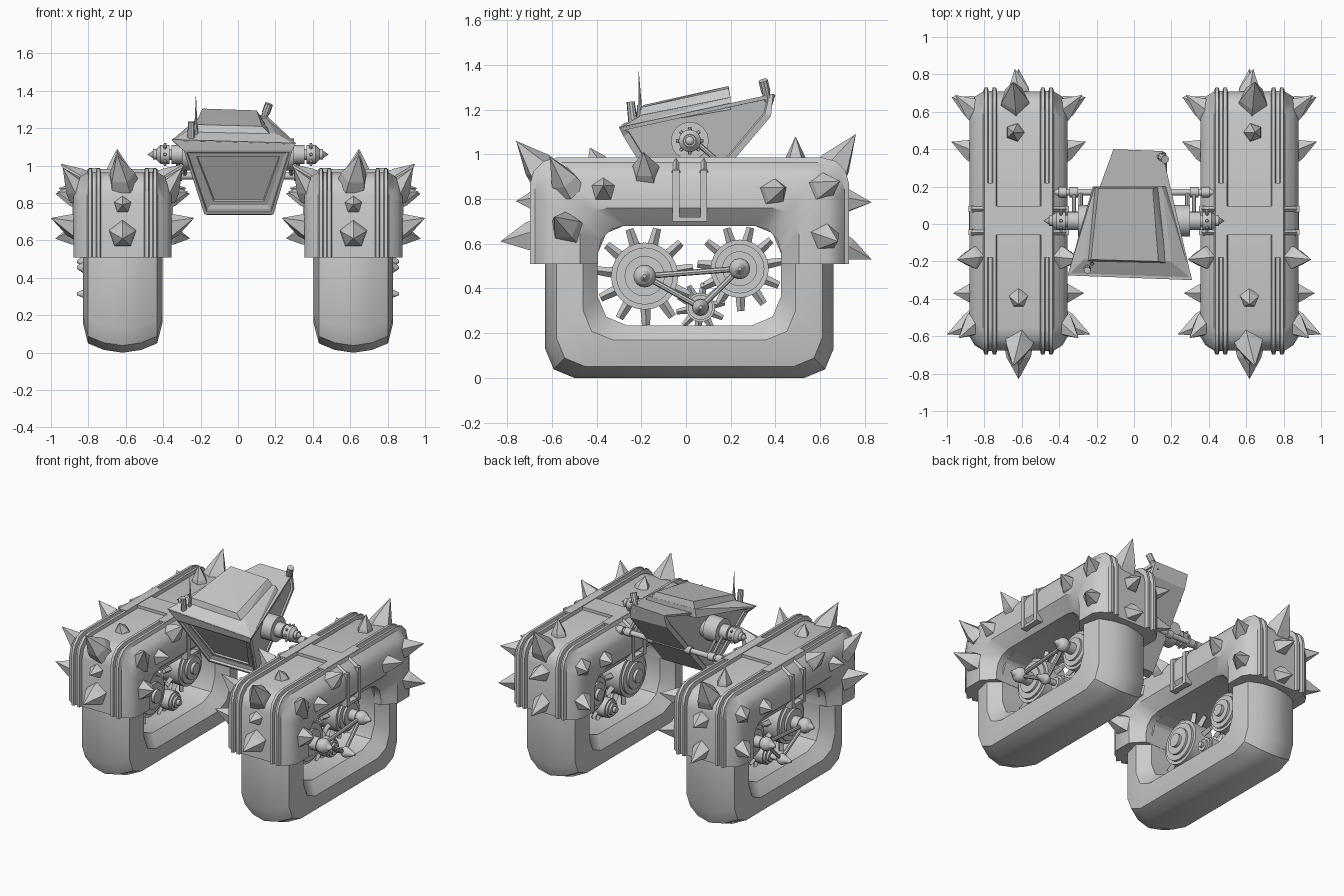
import bpy, bmesh, math
from mathutils import Vector, Matrix

if "Cube" in bpy.data.objects:
    bpy.data.objects.remove(bpy.data.objects["Cube"])

CX = 0.617  # track centre line


def finish(bm, name, mirror=False, smooth=False):
    bmesh.ops.recalc_face_normals(bm, faces=bm.faces)
    me = bpy.data.meshes.new(name)
    bm.to_mesh(me)
    bm.free()
    ob = bpy.data.objects.new(name, me)
    bpy.context.collection.objects.link(ob)
    if mirror:
        ob.modifiers.new("Mirror", 'MIRROR').use_axis[0] = True
    if smooth:
        bpy.ops.object.select_all(action='DESELECT')
        ob.select_set(True)
        bpy.context.view_layer.objects.active = ob
        bpy.ops.object.shade_smooth_by_angle(angle=math.radians(35))
    return ob


def cyl(bm, p0, p1, r0, r1=None, n=16):
    p0, p1 = Vector(p0), Vector(p1)
    d = p1 - p0
    m = Matrix.Translation((p0 + p1) / 2) @ d.to_track_quat('Z', 'Y').to_matrix().to_4x4()
    bmesh.ops.create_cone(bm, cap_ends=True, segments=n, radius1=r0,
                          radius2=r0 if r1 is None else r1, depth=d.length, matrix=m)


def box(bm, a, b):
    a, b = Vector(a), Vector(b)
    m = Matrix.Translation((a + b) / 2) @ Matrix.Diagonal((*(b - a), 1))
    bmesh.ops.create_cube(bm, size=1, matrix=m)


def ball(bm, c, r):
    bmesh.ops.create_uvsphere(bm, u_segments=12, v_segments=8, radius=r, matrix=Matrix.Translation(c))


def loop_pts(y0, y1, z0, z1, r, segs, open_z):
    """Rounded rectangle, or an arch that stops at open_z."""
    def arc(cy, cz, a0):
        return [(cy + r * math.cos(a0 - i * math.pi / 2 / segs),
                 cz + r * math.sin(a0 - i * math.pi / 2 / segs)) for i in range(segs + 1)]
    top = arc(y0 + r, z1 - r, math.pi) + arc(y1 - r, z1 - r, math.pi / 2)
    if open_z is not None:
        return [(y0, open_z)] + top + [(y1, open_z)]
    return top + arc(y1 - r, z0 + r, 0) + arc(y0 + r, z0 + r, -math.pi / 2)


def sweep(name, half, y0, y1, z0, z1, r, segs, open_z=None):
    """Sweep a section of (x offset, inset), mirrored about the track centre, round the loop."""
    sec = half + [(-x, d) for x, d in reversed(half) if x > 0]
    bm = bmesh.new()
    rings = [[bm.verts.new((CX + x, y, z)) for y, z in
              loop_pts(y0 + d, y1 - d, z0 + d, z1 - d, r, segs, open_z)] for x, d in sec]
    n = len(rings[0])
    for i, a in enumerate(rings):
        b = rings[(i + 1) % len(rings)]
        for j in range(n if open_z is None else n - 1):
            k = (j + 1) % n
            bm.faces.new((a[j], a[k], b[k], b[j]))
    if open_z is not None:
        bm.faces.new([g[0] for g in rings])
        bm.faces.new([g[-1] for g in rings])
    return finish(bm, name, True, True)


# tracks and the ridged covers over them
sweep("track", [(0, 0), (0.10, 0.015), (0.185, 0.05), (0.213, 0.16), (0.213, 0.17), (0.14, 0.235)],
      -0.63, 0.66, 0, 0.92, 0.13, 2)
sweep("track_cover", [(0.115, 0.022), (0.12, 0), (0.138, 0), (0.143, 0.018), (0.16, 0.018), (0.165, 0),
                      (0.182, 0), (0.19, 0.022), (0.235, 0.05), (0.262, 0.095), (0.262, 0.225), (0.19, 0.305)],
      -0.698, 0.73, 0, 0.985, 0.12, 3, 0.51)

# saddle plates and side ribs at the middle of each cover
bm = bmesh.new()
box(bm, (0.45, -0.06, 0.94), (0.79, 0.095, 0.983))
for s in (-1, 1):
    x = CX + s * 0.15
    box(bm, (x - 0.03, -0.18, 0.95), (x + 0.03, 0.22, 0.987))
    x = CX + s * 0.245
    for y in (-0.06, 0.065):
        box(bm, (x - 0.024, y, 0.70), (x + 0.024, y + 0.03, 0.93))
        cyl(bm, (x, y + .015, 0.92), (x - s * 0.08, y + .015, 0.97), 0.02, n=4)
    box(bm, (x - 0.02, -0.04, 0.70), (x + 0.02, 0.07, 0.72))
finish(bm, "cover_saddle", True)

# spikes: base (x offset, y, z), tip, radius
side = [((.23, -.53, .86), (.32, -.61, .99), .075), ((.24, -.37, .84), (.35, -.37, .86), .065),
        ((.23, -.18, .92), (.33, -.19, 1.01), .07), ((.24, -.53, .67), (.383, -.59, .72), .08),
        ((.24, .39, .83), (.36, .44, .85), .07), ((.22, .60, .85), (.34, .69, .88), .075),
        ((.24, .62, .63), (.36, .68, .61), .07)]
mid = [((0, -.64, .92), (.03, -.76, 1.06), .085), ((0, -.68, .63), (0, -.83, .61), .08),
       ((0, -.68, .79), (0, -.76, .79), .05), ((0, -.40, .96), (0, -.43, 1.03), .055),
       ((.02, .65, .92), (.03, .76, 1.09), .09), ((0, .70, .79), (.02, .83, .785), .065),
       ((0, .70, .58), (0, .83, .53), .065), ((.02, .49, .96), (.03, .49, 1.08), .055)]
flip = Vector((-1, 1, 1))
bm = bmesh.new()
for b, t, r in side + mid + [(Vector(b) * flip, Vector(t) * flip, r) for b, t, r in side]:
    b, t = Vector(b) + Vector((CX, 0, 0)), Vector(t) + Vector((CX, 0, 0))
    k = b.lerp(t, 0.2)
    cyl(bm, b.lerp(t, -0.15), k, r, r * 0.85, 5)
    cyl(bm, k, t, r * 0.85, 0, 5)
finish(bm, "cover_spikes", True)

# gears inside each track: centre y, z, disc radius, tooth tip radius, tooth count
gears = [(-0.185, 0.455, 0.15, 0.22, 11), (0.24, 0.488, 0.13, 0.19, 11), (0.065, 0.315, 0.065, 0.11, 10)]
bm = bmesh.new()
for y, z, r, tip, n in gears:
    for x0, x1, f in ((0.54, 0.68, 1.0), (0.525, 0.695, 0.85), (0.51, 0.71, 0.6), (0.49, 0.76, 0.3)):
        cyl(bm, (x0, y, z), (x1, y, z), r * f, n=24)
    hub = 0.025 + r * 0.17
    ball(bm, (0.79, y, z), hub)
    cyl(bm, (0.795, y, z), (0.86, y, z), hub, 0.008, 12)
    for i in range(n):
        a = (i + 0.3) * 2 * math.pi / n
        d = Vector((0, math.cos(a), math.sin(a)))
        c = Vector((0.61, y, z))
        cyl(bm, c + d * r * 0.9, c + d * tip, r * 0.08 + 0.012, r * 0.08 + 0.006, 4)
for i in range(3):
    a, b = gears[i], gears[(i + 1) % 3]
    cyl(bm, (0.78, a[0], a[1]), (0.78, b[0], b[1]), 0.013, n=8)
finish(bm, "gear_train", True, True)

# cabin: side profile given for the left and right edges, front to back
left = [(-.355, -.275, 1.14), (-.29, -.27, 1.08), (-.18, -.07, .74), (-.15, .01, .735), (-.11, .37, 1.17), (-.11, .40, 1.265)]
right = [(.31, -.30, 1.12), (.29, -.28, 1.08), (.19, -.07, .74), (.17, .01, .735), (.17, .38, 1.17), (.15, .39, 1.27)]
bm = bmesh.new()
L, R = [[bm.verts.new(p) for p in s] for s in (left, right)]
sides = [bm.faces.new(L), bm.faces.new(R)]
quads = [bm.faces.new((L[i], L[(i + 1) % 6], R[(i + 1) % 6], R[i])) for i in range(6)]
bmesh.ops.recalc_face_normals(bm, faces=bm.faces)
for th, dp in ((0.02, 0), (0.004, -0.015), (0.03, -0.01), (0.03, 0), (0.006, -0.01)):
    bmesh.ops.inset_region(bm, faces=[quads[1]], thickness=th, depth=dp)
bmesh.ops.inset_individual(bm, faces=sides, thickness=0.03, depth=0.0)
bmesh.ops.inset_individual(bm, faces=sides, thickness=0.004, depth=-0.01)
finish(bm, "cabin")

# sloping roof with a raised hatch plate on top
for name, pts in (
    ("cabin_roof", [(-.355, -.275, 1.135), (.31, -.298, 1.115), (-.22, .2, 1.2), (.19, .2, 1.2),
                    (-.27, -.19, 1.185), (.2, -.2, 1.175), (-.21, .2, 1.26), (.15, .2, 1.255)]),
    ("roof_hatch", [(-.25, -.2, 1.17), (.18, -.21, 1.16), (-.21, .2, 1.25), (.13, .2, 1.25),
                    (-.23, -.19, 1.22), (.13, -.2, 1.21), (-.19, .19, 1.305), (.1, .19, 1.295)])):
    bm = bmesh.new()
    bmesh.ops.convex_hull(bm, input=[bm.verts.new(p) for p in pts])
    finish(bm, name)

# main axle with collars and a studded end joint
bm = bmesh.new()
Y, Z = 0.017, 1.06
for x0, x1, r0, r1 in ((0.1, 0.29, .07, .07), (0.20, 0.30, .085, .085), (0.29, 0.355, .05, .05), (0.35, 0.37, .03, .03),
                       (0.365, 0.415, .05, .05), (0.415, 0.435, .05, .03), (0.43, 0.455, .028, .028), (0.455, 0.485, .02, .0)):
    cyl(bm, (x0, Y, Z), (x1, Y, Z), r0, r1, 16)
for i in range(8):
    a = i * math.pi / 4
    d = Vector((0, math.cos(a), math.sin(a)))
    c = Vector((0.39, Y, Z))
    cyl(bm, c + d * 0.04, c + d * 0.062, 0.011, 0.007, 6)
finish(bm, "main_axle", True, True)

# rear tie rod, its collars and the links up to the axle
bm = bmesh.new()
cyl(bm, (0, .17, .945), (.43, .17, .945), .018)
for x in (.12, .30, .36):
    cyl(bm, (x, .17, .945), (x + .045, .17, .945), .027)
for x in (.285, .32):
    cyl(bm, (x, .17, .945), (x, .05, 1.05), .011, n=8)
finish(bm, "tie_rod", True, True)

# roof antenna, stub and exhaust pipe
bm = bmesh.new()
cyl(bm, (-.225, -.21, 1.15), (-.225, -.21, 1.22), .012, .009, 8)
cyl(bm, (-.225, -.205, 1.21), (-.225, -.212, 1.37), .008, .001, 8)
cyl(bm, (-.25, -.235, 1.13), (-.25, -.248, 1.235), .022, .018, 10)
cyl(bm, (.125, .37, 1.22), (.16, .35, 1.31), .018, n=10)
cyl(bm, (.148, .357, 1.28), (.166, .345, 1.33), .022, n=10)
finish(bm, "antenna_and_pipe", False, True)
